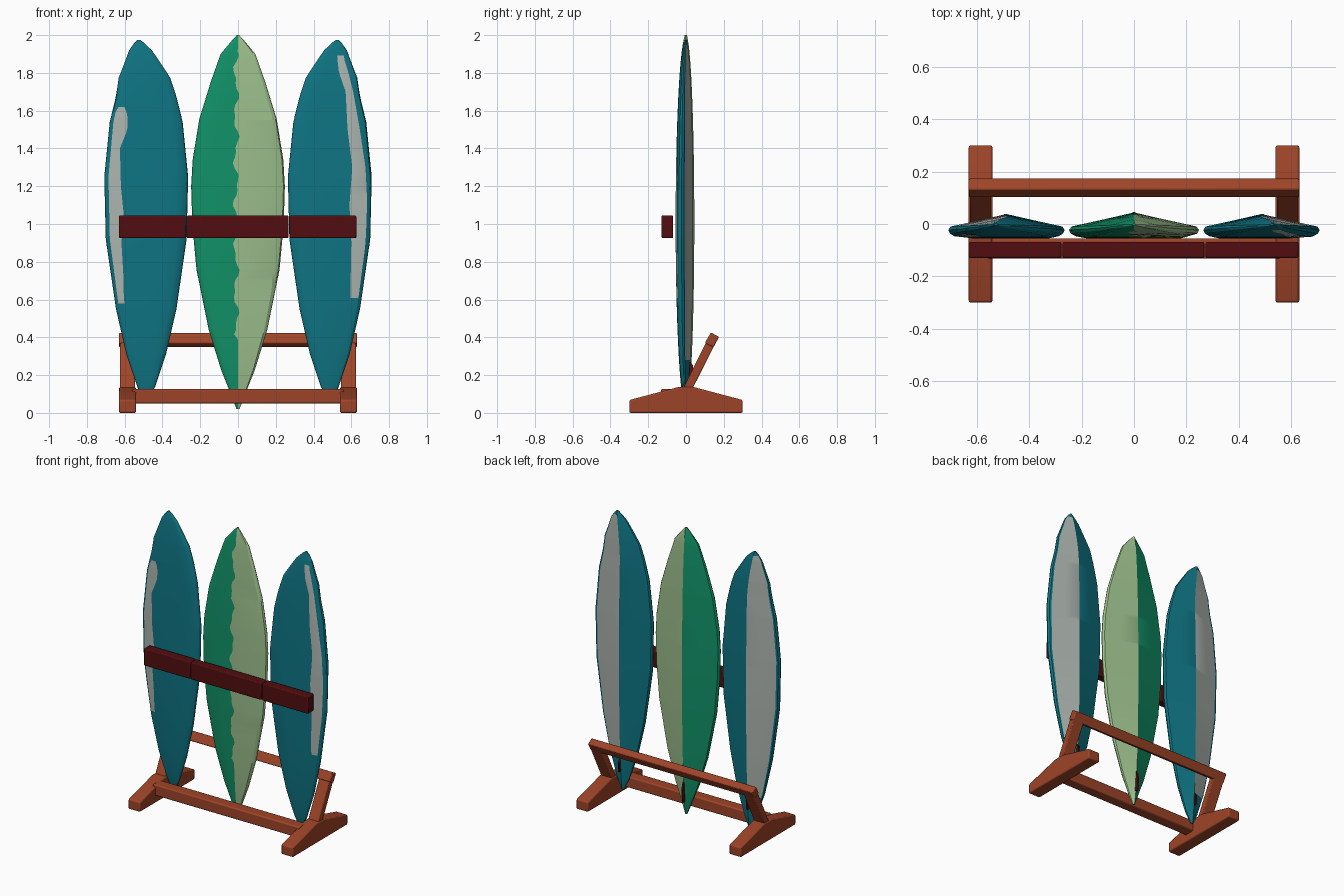
import bpy, bmesh, math

if "Cube" in bpy.data.objects:
    bpy.data.objects.remove(bpy.data.objects["Cube"])


def mat(name, r, g, b):
    lin = [((c / 255 + 0.055) / 1.055) ** 2.4 if c > 10 else c / 255 / 12.92 for c in (r, g, b)]
    m = bpy.data.materials.new(name)
    m.diffuse_color = (*lin, 1)
    m.use_nodes = True
    m.node_tree.nodes["Principled BSDF"].inputs["Base Color"].default_value = m.diffuse_color
    return m


TEAL = mat("teal", 14, 116, 131)
GREY = mat("pale grey", 172, 180, 174)
GREEN = mat("green", 17, 145, 103)
LIGHT = mat("light green", 155, 190, 140)
WOOD = mat("orange wood", 158, 68, 40)
RED = mat("dark red", 82, 13, 16)


def finish(name, bm, mats, angle, bevel=0):
    bmesh.ops.recalc_face_normals(bm, faces=bm.faces[:])
    me = bpy.data.meshes.new(name)
    bm.to_mesh(me)
    bm.free()
    for m in mats:
        me.materials.append(m)
    ob = bpy.data.objects.new(name, me)
    bpy.context.collection.objects.link(ob)
    if bevel:
        b = ob.modifiers.new("bevel", 'BEVEL')
        b.width, b.segments = bevel, 2
    bpy.ops.object.select_all(action='DESELECT')
    ob.select_set(True)
    bpy.context.view_layer.objects.active = ob
    bpy.ops.object.shade_smooth_by_angle(angle=math.radians(angle))
    return ob


def prism(name, profile, x0, x1, m, bevel=0.008):
    """Extrude a (y, z) profile along x."""
    bm = bmesh.new()
    f = bm.faces.new([bm.verts.new((x0, y, z)) for y, z in profile])
    ext = bmesh.ops.extrude_face_region(bm, geom=[f])
    for v in ext["geom"]:
        if isinstance(v, bmesh.types.BMVert):
            v.co.x = x1
    return finish(name, bm, [m], 30, bevel)


def rect(y0, y1, z0, z1):
    return [(y0, z0), (y1, z0), (y1, z1), (y0, z1)]


def lerp(table, z, k=1):
    """Piecewise-linear lookup of column k in a table sorted by z."""
    if z <= table[0][0]:
        return table[0][k]
    for p, q in zip(table, table[1:]):
        if z <= q[0]:
            return p[k] + (q[k] - p[k]) * (z - p[0]) / (q[0] - p[0])
    return table[-1][k]


def board(name, outline, centre, edges, front, back, mats, side=1, ridge=0.044):
    """front: material of (inside, strip, outside); back: (inner, outer, rim).
    edges(z) gives the offsets of the two painted lines; side mirrors in x."""
    z0, z1 = outline[0][0], outline[-1][0]
    rows = sorted({round(z0 + (z1 - z0) * i / 70, 4) for i in range(71)} | {p[0] for p in outline})
    bm = bmesh.new()
    rings = []
    for z in rows:
        hw = lerp(outline, z)
        s = (z - (z0 + z1) / 2) / ((z1 - z0) / 2)
        t = max(0.12, math.sqrt(max(0, 1 - s * s)))
        a, b = edges(z)
        a = min(max(a / hw, -0.3), 0.7)
        b = min(max(b / hw, a + 0.05), 0.9)
        ring = []
        for u in (-1, -0.97, -0.9, -0.75, -0.4, a, b, 0.97, 1):
            e = max(0, (abs(u) - 0.7) / 0.3)
            ring.append((u, -0.024 - 0.031 * math.sqrt(max(0, 1 - e * e))))
        for u in (0.96, 0.9, 0.5, 0, -0.5, -0.9, -0.96):
            ring.append((u, -0.012 + (ridge + 0.012) * (1 - abs(u))))
        rings.append([bm.verts.new((side * (centre(z) + u * hw), y * t, z)) for u, y in ring])
    n = len(rings[0])
    for r, (lo, hi) in enumerate(zip(rings, rings[1:])):
        zm = (rows[r] + rows[r + 1]) / 2
        for i in range(n):
            j = (i + 1) % n
            f = bm.faces.new((lo[i], lo[j], hi[j], hi[i]))
            f.material_index = (front(zm, 0) if i < 5 else front(zm, 1) if i == 5
                                else front(zm, 2) if i < 8 else back(zm, 2) if i < 10
                                else back(zm, 1) if i < 12 else back(zm, 0))
    bm.faces.new(rings[0])
    bm.faces.new(rings[-1])
    return finish(name, bm, mats, 25)


# Centre board: two greens with a wavy seam on the front
mid = [(0.02, 0.008), (0.08, 0.03), (0.23, 0.09), (0.44, 0.155), (0.76, 0.22), (1.0, 0.242),
       (1.2, 0.248), (1.34, 0.24), (1.555, 0.205), (1.75, 0.145), (1.9, 0.092), (1.98, 0.025), (2.0, 0.006)]


def seam(z):
    w = -0.01 + 0.012 * math.sin(z * 27) + 0.007 * math.sin(z * 61)
    return (w if 0.4 < z < 1.93 else 0, 0.18)


board("centre_surfboard", mid, lambda z: 0, seam,
      lambda z, k: 1 if k else 0, lambda z, k: 1 if k else 0, [GREEN, LIGHT])

# Side boards: teal, grey strip near the outer edge, grey outer half at the back
out = [(0.06, 0.01), (0.135, 0.046), (0.31, 0.105), (0.55, 0.16), (0.92, 0.214), (1.25, 0.222),
       (1.54, 0.193), (1.775, 0.136), (1.92, 0.06), (1.96, 0.025), (1.975, 0.006)]
left_strip = [(0.57, 0.605, 0.64), (0.7, 0.605, 0.668), (0.9, 0.617, 0.69), (1.05, 0.605, 0.692),
              (1.2, 0.62, 0.692), (1.4, 0.625, 0.685), (1.5, 0.585, 0.68), (1.58, 0.585, 0.66),
              (1.63, 0.605, 0.625)]
right_strip = [(0.6, 0.595, 0.645), (0.75, 0.597, 0.66), (0.9, 0.6, 0.675), (1.1, 0.59, 0.685),
               (1.3, 0.605, 0.675), (1.5, 0.58, 0.645), (1.7, 0.57, 0.61), (1.8, 0.535, 0.585),
               (1.88, 0.525, 0.56)]


def lean(z):
    return 0.486 + 0.04 * max(0, (z - 1.65) / 0.325) ** 1.5


for label, side, strip in (("left", -1, left_strip), ("right", 1, right_strip)):
    board(label + "_surfboard", out, lean,
          lambda z: (lerp(strip, z) - lean(z), lerp(strip, z, 2) - lean(z)),
          lambda z, k: int(k == 1 and strip[0][0] < z < strip[-1][0]),
          lambda z, k: int(k == 1 and 0.28 < z < 1.95), [TEAL, GREY], side, 0.038)
    x = side * 0.49
    prism(label + "_fin", [(0, 0.19), (0.034, 0.19), (0.038, 0.25), (0.01, 0.29)],
          x - 0.005, x + 0.005, RED, 0)
prism("centre_fin", [(0, 0.11), (0.036, 0.11), (0.045, 0.2), (0.02, 0.28)], -0.005, 0.005, RED, 0)

# Stand: splayed feet, leaning posts and two cross bars
for label, s in (("left", -1), ("right", 1)):
    prism(label + "_foot", [(-0.3, 0), (0.3, 0), (0.3, 0.068), (0.04, 0.137), (-0.04, 0.137), (-0.3, 0.068)],
          s * 0.54, s * 0.63, WOOD)
    prism(label + "_post", [(-0.03, 0.1), (0.015, 0.09), (0.172, 0.4), (0.132, 0.425)],
          s * 0.545, s * 0.625, WOOD, 0.005)
prism("front_bar", rect(-0.132, -0.055, 0.05, 0.127), -0.56, 0.56, WOOD)
prism("rear_bar", [(0.1, 0.37), (0.145, 0.347), (0.175, 0.402), (0.132, 0.426)], -0.63, 0.63, WOOD, 0.006)

# Retaining rail in three pieces
for label, x0, x1 in (("left", -0.63, -0.277), ("centre", -0.272, 0.268), ("right", 0.273, 0.627)):
    prism(label + "_rail", rect(-0.13, -0.068, 0.925, 1.045), x0, x1, RED, 0.007)
